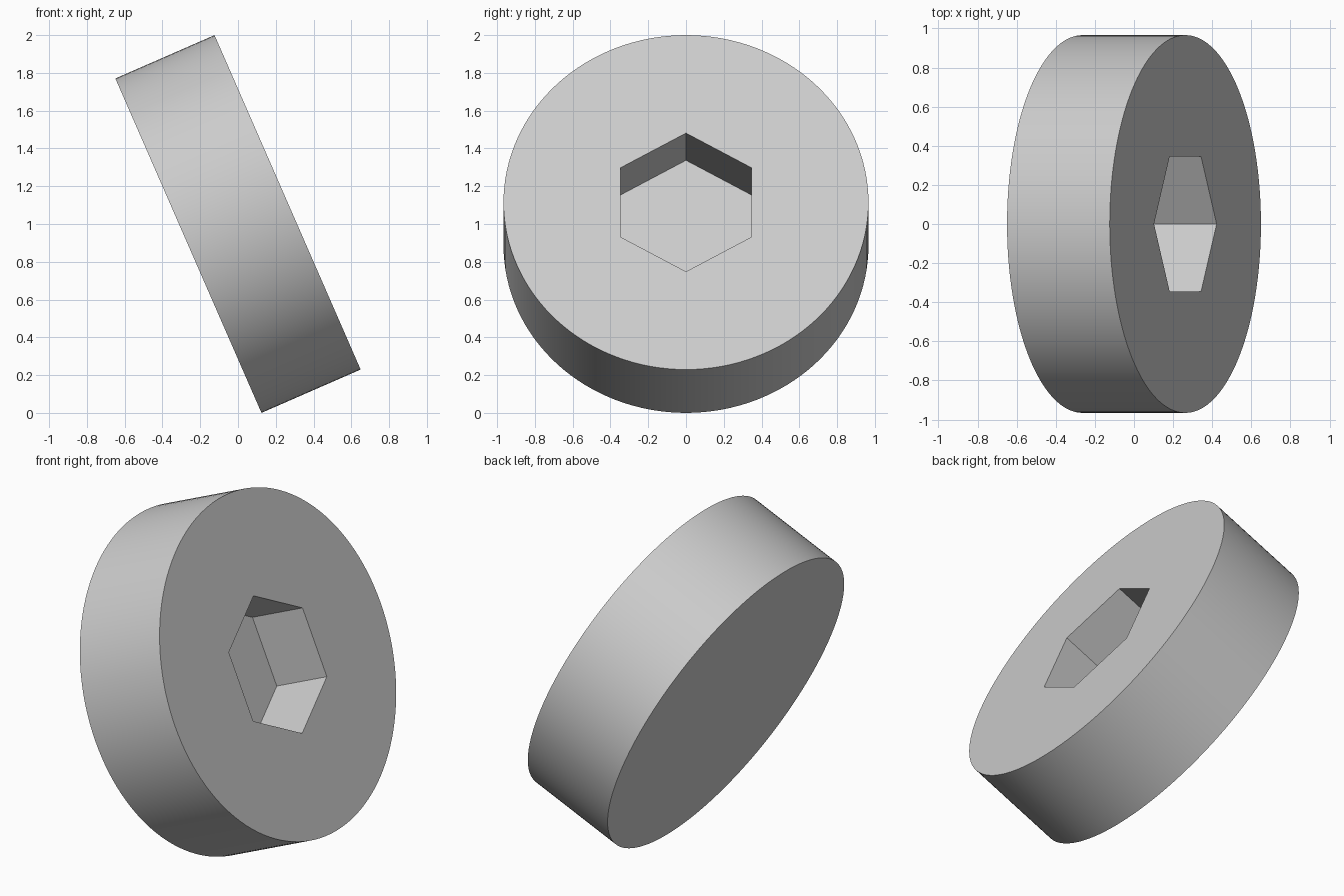
import bpy, bmesh
from math import sin, cos, tau, radians
from mathutils import Matrix

if "Cube" in bpy.data.objects:
    bpy.data.objects.remove(bpy.data.objects["Cube"], do_unlink=True)

RADIUS, THICKNESS = 0.966, 0.573
HEX_RADIUS, POCKET_DEPTH = 0.40, 0.36
TILT = radians(66.4)

grey = bpy.data.materials.new("light grey")
grey.use_nodes = True
grey.diffuse_color = (0.6, 0.6, 0.6, 1)
grey.node_tree.nodes["Principled BSDF"].inputs["Base Color"].default_value = (0.6, 0.6, 0.6, 1)


def prism(name, sides, radius, bottom, top):
    """Extruded regular polygon with a corner on the local x axis, tilted into place."""
    bm = bmesh.new()
    ring = [bm.verts.new((radius * cos(tau * i / sides), radius * sin(tau * i / sides), bottom))
            for i in range(sides)]
    base = bm.faces.new(ring)
    side = bmesh.ops.extrude_face_region(bm, geom=[base], use_keep_orig=True)
    moved = [v for v in side["geom"] if isinstance(v, bmesh.types.BMVert)]
    bmesh.ops.translate(bm, verts=moved, vec=(0, 0, top - bottom))
    bmesh.ops.recalc_face_normals(bm, faces=bm.faces)
    mesh = bpy.data.meshes.new(name)
    bm.to_mesh(mesh)
    bm.free()
    mesh.transform(Matrix.Translation((0, 0, 1)) @ Matrix.Rotation(TILT, 4, 'Y'))
    mesh.materials.append(grey)
    obj = bpy.data.objects.new(name, mesh)
    bpy.context.collection.objects.link(obj)
    return obj


# Tilted round disc, and the hexagonal pocket sunk into its upper face
disc = prism("disc", 128, RADIUS, -THICKNESS / 2, THICKNESS / 2)
cutter = prism("pocket_cutter", 6, HEX_RADIUS, THICKNESS / 2 - POCKET_DEPTH, THICKNESS / 2 + 0.2)
cutter.hide_render = True

cut = disc.modifiers.new("hex pocket", 'BOOLEAN')
cut.operation = 'DIFFERENCE'
cut.solver = 'EXACT'
cut.object = cutter

# Bake the pocket, drop the cutter, smooth the rim
bpy.ops.object.select_all(action='DESELECT')
bpy.context.view_layer.objects.active = disc
disc.select_set(True)
bpy.ops.object.modifier_apply(modifier=cut.name)
bpy.data.objects.remove(cutter, do_unlink=True)
bpy.ops.object.shade_smooth_by_angle(angle=radians(30))
